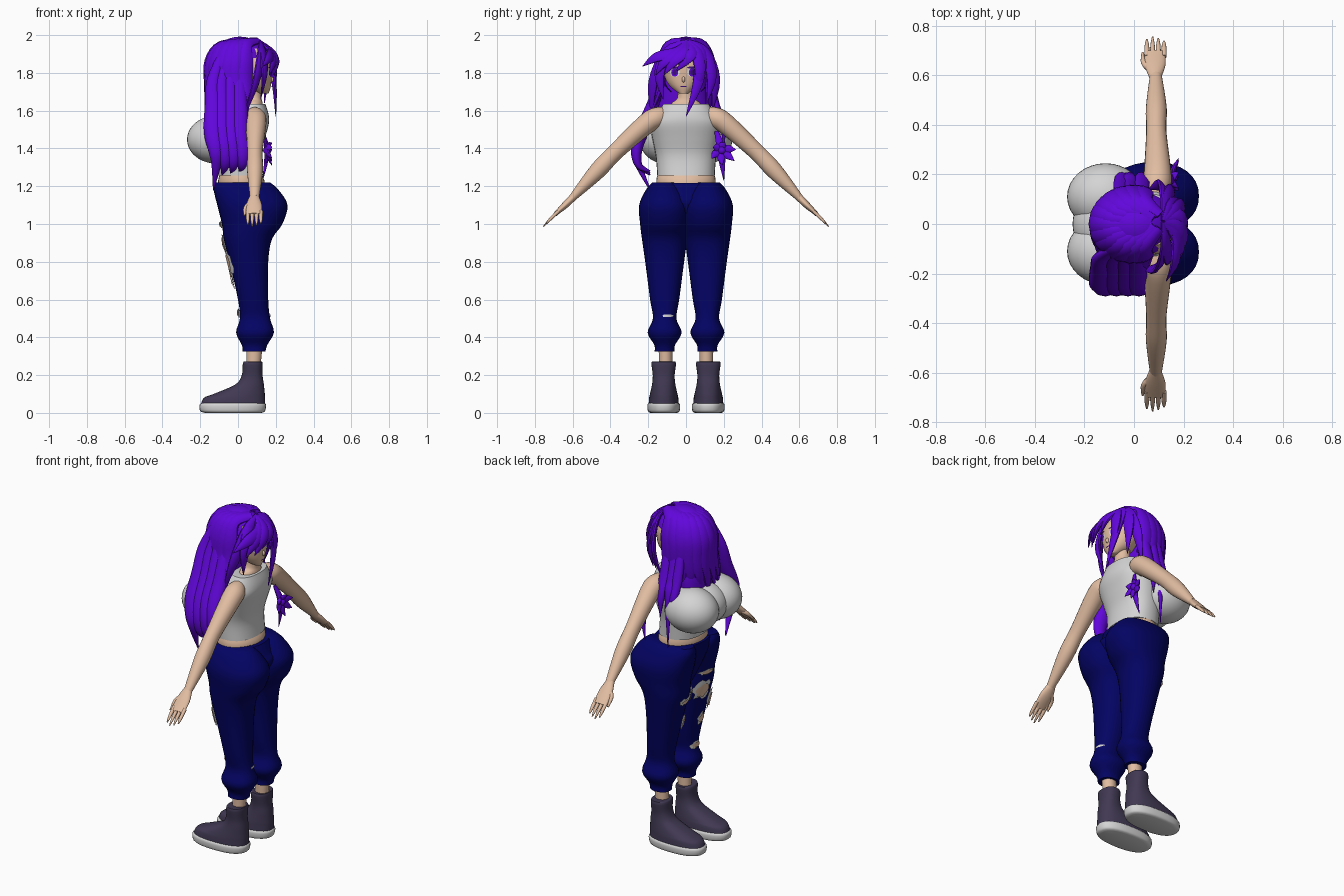
import bpy, bmesh, math, random
from mathutils import Vector
from mathutils.bvhtree import BVHTree

random.seed(4)
cube = bpy.data.objects.get("Cube")
if cube:
    bpy.data.objects.remove(cube)


def material(name, *rgb):
    m = bpy.data.materials.new(name)
    m.use_nodes = True
    m.diffuse_color = (*rgb, 1)
    m.node_tree.nodes["Principled BSDF"].inputs["Base Color"].default_value = (*rgb, 1)
    return m


PURPLE = material("purple_hair", .12, .002, .71)
NAVY = material("navy_cloth", .001, .001, .125)
SKIN = material("skin", .76, .51, .36)
GREY = material("pale_grey", .66, .66, .66)
BOOT = material("boot_violet", .052, .04, .085)
DARK = material("eye_violet", .05, .005, .2)
WHITE = material("eye_white", .85, .85, .85)
X, Z = Vector((1, 0, 0)), Vector((0, 0, 1))


def finish(name, bm, mat):
    bmesh.ops.recalc_face_normals(bm, faces=bm.faces)
    me = bpy.data.meshes.new(name)
    bm.to_mesh(me)
    bm.free()
    me.materials.append(mat)
    ob = bpy.data.objects.new(name, me)
    bpy.context.collection.objects.link(ob)
    bpy.ops.object.select_all(action="DESELECT")
    ob.select_set(True)
    bpy.context.view_layer.objects.active = ob
    bpy.ops.object.shade_smooth_by_angle(angle=math.radians(50))
    return ob


def smooth_rows(rows, steps=4):
    """Catmull-Rom interpolation of equal-length tuples."""
    out = []
    for i in range(len(rows) - 1):
        four = [rows[max(i - 1, 0)], rows[i], rows[i + 1], rows[min(i + 2, len(rows) - 1)]]
        for k in range(steps):
            t = k / steps
            out.append([b + t / 2 * (c - a + t * (2*a - 5*b + 4*c - d + t * (3*b - a - 3*c + d)))
                        for a, b, c, d in zip(*four)])
    return out + [list(rows[-1])]


def skin_rings(bm, rings):
    """Join rings of vertices with quads, skipping gaps."""
    for p, q in zip(rings, rings[1:]):
        for k in range(len(p)):
            quad = (p[k], p[k - 1], q[k - 1], q[k])
            if all(quad):
                bm.faces.new(quad)


def sweep(name, pts, mat, side=X, axis=None, sides=20, power=2):
    """Rows are x, y, z, radius along side, radius across side."""
    rows = smooth_rows(pts)
    bm = bmesh.new()
    rings = []
    for i, r in enumerate(rows):
        centre = Vector(r[:3])
        before, after = rows[max(i - 1, 0)], rows[min(i + 1, len(rows) - 1)]
        t = axis or (Vector(after[:3]) - Vector(before[:3])).normalized()
        v = (side - t * side.dot(t)).normalized()
        w = t.cross(v)
        ring = []
        for k in range(sides):
            a = math.tau * k / sides
            ca, sa = (math.copysign(abs(f) ** (2 / power), f) for f in (math.cos(a), math.sin(a)))
            ring.append(bm.verts.new(centre + v * max(r[3], .001) * ca + w * max(r[4], .001) * sa))
        rings.append(ring)
    skin_rings(bm, rings)
    bm.faces.new(rings[0])
    bm.faces.new(rings[-1])
    return finish(name, bm, mat)


def slab(name, rows, mat, y=0, power=2):
    """Stacked level sections: height, x min, x max, half width."""
    pts = [((a + b) / 2, y, z, (b - a) / 2, half) for z, a, b, half in rows]
    return sweep(name, pts, mat, axis=Z, sides=32, power=power)


def ball(name, centre, radii, mat, keep=None):
    bm = bmesh.new()
    bmesh.ops.create_uvsphere(bm, u_segments=32, v_segments=20, radius=1)
    for v in bm.verts:
        v.co = Vector([c + r * p for c, r, p in zip(centre, radii, v.co)])
    if keep:
        bad = [f for f in bm.faces if not keep(f.calc_center_median())]
        bmesh.ops.delete(bm, geom=bad, context="FACES")
    return finish(name, bm, mat)


def patch(name, target, y, z, ry, rz, facing, mat, lift, rag=0):
    """Thin plate draped on a target along x."""
    tree = BVHTree.FromObject(target, bpy.context.evaluated_depsgraph_get())
    sides = 14
    jag = [random.uniform(1 - rag, 1 + rag) for _ in range(sides)]
    bm = bmesh.new()
    rings = []
    for f in (.05, .35, .7, 1):
        ring = []
        for k in range(sides):
            a = math.tau * k / sides
            start = Vector((facing, y + ry * f * jag[k] * math.cos(a), z + rz * f * jag[k] * math.sin(a)))
            spot, normal, _, _ = tree.ray_cast(start, -facing * X)
            ring.append(bm.verts.new(spot + normal * math.copysign(lift, normal.x * facing)) if spot else None)
        rings.append(ring)
    skin_rings(bm, rings)
    if all(rings[0]):
        bm.faces.new(rings[0])
    return finish(name, bm, mat)


def lock(name, path, out, width, thick):
    """Tapered flat strand of hair; out points away from the head."""
    pts = []
    for i, p in enumerate(path):
        f = i / (len(path) - 1)
        w = .45 + 1.3 * f if f < .4 else max(.05, 1 - ((f - .4) / .6) ** 2)
        pts.append((*p, thick * max(w, .1), width * w))
    sweep(name, pts, PURPLE, side=Vector(out).normalized(), sides=10)


# Legs, boots, arms and chest, both sides
legs = {}
for label, s in (("left", 1), ("right", -1)):
    mid = s * .115
    legs[label] = slab(label + "_trouser_leg", [
        (.325, .025, .145, .053), (.36, .02, .155, .055), (.425, -.01, .19, .09), (.5, .01, .17, .062),
        (.6, 0, .16, .077), (.8, -.045, .16, .103), (.92, -.075, .18, .12), (1, -.085, .235, .13),
        (1.1, -.11, .262, .135), (1.18, -.128, .215, .1), (1.22, -.12, .17, .065)], NAVY, s * .113, 2.25)
    slab(label + "_ankle", [(.25, .045, .12, .035), (.36, .045, .13, .037)], SKIN, s * .108)
    slab(label + "_boot", [
        (.045, -.197, .143, .08), (.08, -.18, .143, .077), (.1, -.13, .142, .073), (.15, -.015, .137, .062),
        (.2, .02, .13, .058), (.265, .026, .13, .065), (.27, .04, .12, .05)], BOOT, mid + s * .003, 2.4)
    slab(label + "_sole", [(0, -.175, .125, .07), (.01, -.2, .143, .084), (.045, -.203, .148, .086),
                           (.055, -.18, .13, .07)], GREY, mid + s * .003, 2.4)
    sweep(label + "_arm", [
        (.085, s * .1, 1.585, .03, .035), (.09, s * .15, 1.565, .055, .055), (.095, s * .21, 1.53, .055, .054),
        (.09, s * .37, 1.385, .041, .044), (.09, s * .47, 1.28, .042, .044),
        (.088, s * .6, 1.14, .024, .02)], SKIN)
    sweep(label + "_palm", [(.086, s * .59, 1.15, .023, .02), (.085, s * .64, 1.1, .042, .018),
                            (.085, s * .695, 1.05, .04, .01)], SKIN)
    for i in range(4):
        x = .052 + i * .023
        reach = .757 - .01 * abs(i - 1.2)
        sweep(f"{label}_finger_{i + 1}", [(x, s * .675, 1.068, .011, .01), (x, s * .72, 1.024, .009, .008),
                                          (x, s * reach, 1.742 - reach, .003, .003)], SKIN, sides=10)
    sweep(label + "_thumb", [(.065, s * .625, 1.11, .014, .014), (.04, s * .65, 1.085, .012, .011),
                             (.035, s * .69, 1.045, .005, .005)], SKIN, sides=10)
    ball(label + "_chest", (-.115, s * .11, 1.447), (.155, .135, .127), GREY)

# Trousers centre and torso
ball("chest_centre", (-.11, 0, 1.447), (.138, .14, .12), GREY)
slab("trouser_hips", [(.95, -.03, .12, .1), (1.1, -.1, .215, .15), (1.16, -.117, .195, .18),
                      (1.218, -.12, .167, .178)], NAVY)
slab("waist", [(1.17, -.1, .14, .15), (1.23, -.105, .14, .157), (1.28, -.09, .11, .145)], SKIN)
slab("tank_top", [(1.256, -.108, .132, .152), (1.36, -.112, .122, .16), (1.45, -.11, .142, .178),
                  (1.53, -.085, .163, .188), (1.58, -.04, .162, .155), (1.635, .01, .145, .12)], GREY, power=2.3)
slab("neck", [(1.58, .02, .14, .1), (1.64, .035, .13, .075), (1.67, .04, .125, .045),
              (1.76, .04, .125, .045)], SKIN)

# Head, turned over the back
FACE_Y = -.013
head = slab("head", [(1.69, .115, .162, .022), (1.73, .03, .174, .072), (1.78, 0, .178, .1),
                     (1.85, -.02, .178, .109), (1.93, .01, .145, .075)], SKIN, FACE_Y)
ball("nose", (.175, FACE_Y, 1.765), (.014, .009, .016), SKIN)
for label, s in (("left", 1), ("right", -1)):
    y = FACE_Y + s * .045
    for part, z, ry, rz, mat, lift in (("white", 1.803, .026, .024, WHITE, .002),
                                       ("iris", 1.803, .018, .023, PURPLE, .004),
                                       ("pupil", 1.803, .01, .015, DARK, .006),
                                       ("lash", 1.828, .028, .005, DARK, .006)):
        patch(f"{label}_eye_{part}", head, y, z, ry, rz, 1, mat, lift)
patch("mouth", head, FACE_Y, 1.728, .018, .003, 1, DARK, .003)

# Torn cloth on the thighs and shin
for i, (side, y, z, ry, rz) in enumerate([
        ("right", -.08, 1, .045, .018), ("right", -.065, .89, .045, .06), ("right", -.15, .8, .03, .065),
        ("right", -.1, .7, .024, .04), ("right", -.1, .53, .03, .024), ("left", .055, .91, .035, .05),
        ("left", .12, .89, .035, .02), ("left", .085, .75, .02, .045)]):
    patch(f"tear_edge_{i + 1}", legs[side], y, z, ry, rz, -1, GREY, .009, rag=.25)
    patch(f"tear_skin_{i + 1}", legs[side], y, z, ry * .7, rz * .7, -1, SKIN, .015, rag=.15)
patch("tear_back", legs["right"], -.1, .515, .028, .008, 1, GREY, .005, rag=.25)

# Hair mass
ball("hair_cap", (.01, 0, 1.83), (.165, .138, .162), PURPLE,
     lambda p: p.z > 1.7 and (p.x < .06 or p.z > 1.88))
slab("hair_mass", [(1.48, -.14, -.02, .13), (1.6, -.15, .01, .14), (1.72, -.15, .03, .13),
                   (1.85, -.14, .04, .12)], PURPLE, -.02)

# Back locks fan from the crown and drift to one side
for i in range(13):
    a = math.radians(78 + i * 17)
    ca, sa = math.cos(a), math.sin(a)
    end = 1.49 + .04 * math.sin(i * 2.3)
    path = [(.1 + .03 * ca, .01 + .03 * sa, 1.97), (.02 + .11 * ca, .095 * sa, 1.95),
            (.15 * ca, .128 * sa, 1.86), (.155 * ca, .135 * sa - .005, 1.74),
            (.158 * ca, .15 * sa - .03, 1.62), (.145 * ca, .15 * sa - .065, end)]
    lock(f"back_lock_{i + 1}", path, (ca, sa, 1), .05, .028)

# Long side locks
for i in range(4):
    x = -.13 + i * .045
    path = [(x * .6, -.1, 1.9), (x, -.135, 1.76), (x, -.18, 1.62), (x, -.235, 1.49),
            (x + .015, -.262, 1.39), (x + .015, -.25, 1.31), (x, -.19, 1.18 + .07 * min(i, 1) + .01 * i)]
    lock(f"long_lock_{i + 1}", path, (0, -1, .15), .055, .038)
for i, (x, z) in enumerate([(-.02, 1.23), (.03, 1.4), (-.05, 1.48)]):
    path = [(x * .6, .105, 1.9), (x, .13, 1.76), (x, .16, 1.62), (x, .195, 1.52), (x, .2, z)]
    lock(f"far_lock_{i + 1}", path, (0, 1, .15), .035, .022)

# Fringe: start across the forehead, then the tip
for i, (y, *tip) in enumerate([
        (-.05, .13, -.23, 1.835), (-.04, .165, -.16, 1.79), (-.01, .19, -.115, 1.79), (.03, .195, -.05, 1.81),
        (.055, .19, .055, 1.69), (.075, .2, 0, 1.57), (.095, .14, .11, 1.64), (-.095, .12, -.12, 1.66),
        (.1, .06, .14, 1.6), (-.1, .03, -.18, 1.56)]):
    start = Vector((.185 - 6 * y * y, y, 1.91))
    bow = (start + Vector(tip)) / 2 + Vector((.015, .35 * y, .01))
    lock(f"fringe_{i + 1}", [(.12, .01, 1.965), start, bow, tip], (1, y * 4, .6), .036, .016)

# Loose tied tuft beside the back
ball("tuft_knot", (.155, .19, 1.39), (.022, .022, .022), PURPLE)
for i in range(6):
    a = math.tau * i / 6 + .4
    ca, sa = math.cos(a), math.sin(a)
    lock(f"tuft_{i + 1}", [(.155, .19, 1.39), (.16, .19 + .035 * ca, 1.385 + .03 * sa),
                           (.18, .2 + .07 * ca, 1.37 + .06 * sa)], X, .024, .012)
lock("tuft_tail", [(.13, .16, 1.49), (.15, .18, 1.42), (.15, .19, 1.34), (.13, .2, 1.23)], X, .024, .014)
